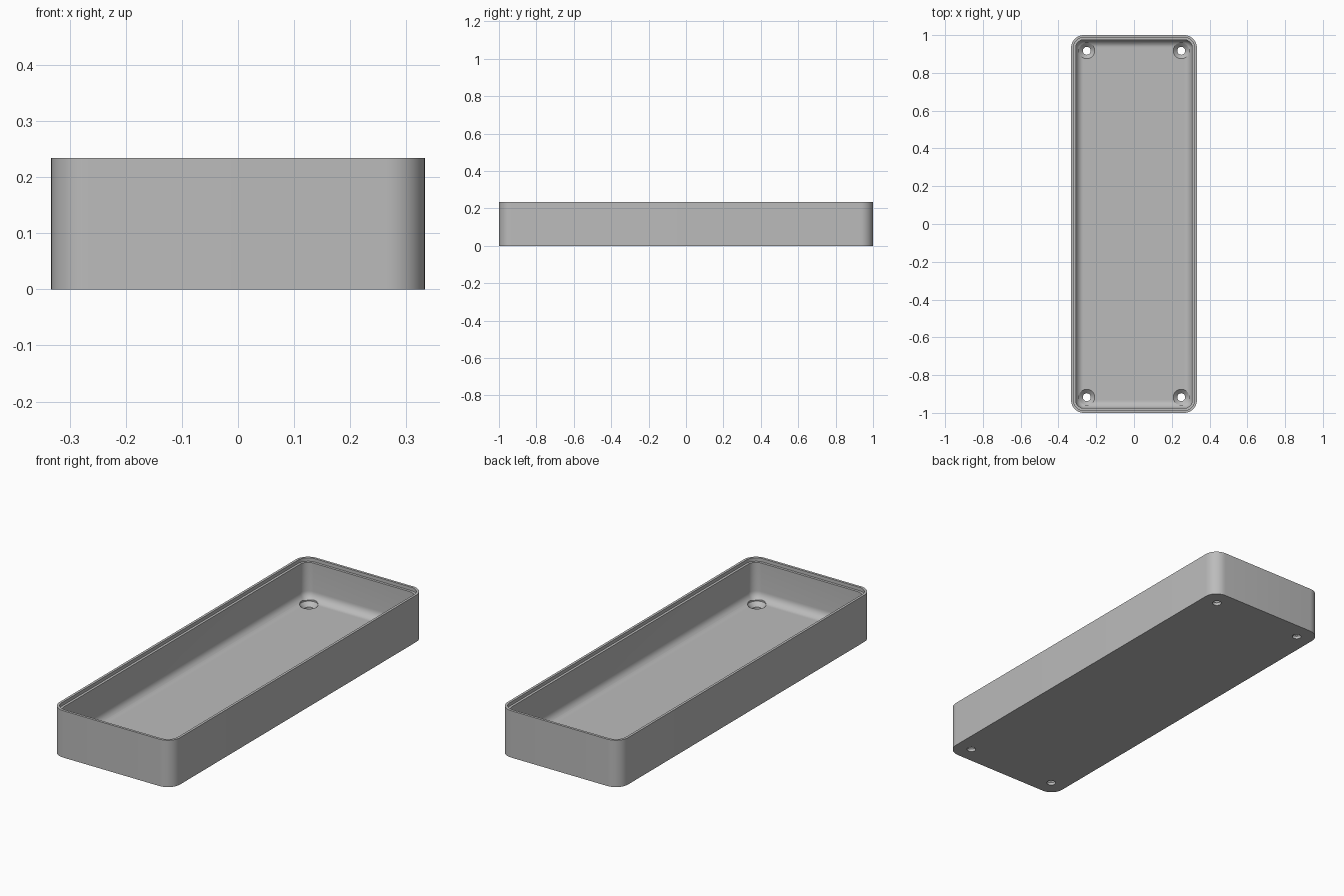
import bpy, bmesh, math

cube = bpy.data.objects.get("Cube")
if cube:
    bpy.data.objects.remove(cube, do_unlink=True)

HALF_X, HALF_Y, HEIGHT = 0.333, 1.0, 0.234
CORNER, WALL, FLOOR, FILLET = 0.067, 0.025, 0.034, 0.041
STEPS = 10

grey = bpy.data.materials.new("plain grey")
grey.use_nodes = True
colour = (0.5, 0.5, 0.5, 1)
grey.diffuse_color = colour
grey.node_tree.nodes["Principled BSDF"].inputs["Base Color"].default_value = colour


def rounded_ring(bm, inset, z):
    """Rounded rectangle, moved inwards by inset."""
    r = CORNER - inset
    verts = []
    for i, (sx, sy) in enumerate([(1, 1), (-1, 1), (-1, -1), (1, -1)]):
        for k in range(STEPS + 1):
            a = math.pi / 2 * (i + k / STEPS)
            verts.append(bm.verts.new((sx * (HALF_X - CORNER) + r * math.cos(a),
                                       sy * (HALF_Y - CORNER) + r * math.sin(a), z)))
    return verts


def circle_ring(bm, r, z, n=32):
    return [bm.verts.new((r * math.cos(math.tau * k / n),
                          r * math.sin(math.tau * k / n), z)) for k in range(n)]


def loft(name, ring, profile):
    """Join rings along a profile of (size, height) and cap both ends."""
    bm = bmesh.new()
    rings = [ring(bm, *p) for p in profile]
    for a, b in zip(rings, rings[1:]):
        for i in range(len(a)):
            j = (i + 1) % len(a)
            bm.faces.new((a[i], a[j], b[j], b[i]))
    bm.faces.new(rings[0][::-1])
    bm.faces.new(rings[-1])
    bmesh.ops.recalc_face_normals(bm, faces=bm.faces)
    mesh = bpy.data.meshes.new(name)
    bm.to_mesh(mesh)
    bm.free()
    mesh.materials.append(grey)
    obj = bpy.data.objects.new(name, mesh)
    bpy.context.collection.objects.link(obj)
    return obj


# Tray: outer wall, stepped rim, inner wall, rounded inner edge, floor
profile = [(0, 0), (0, HEIGHT), (WALL / 2, HEIGHT),
           (WALL / 2, HEIGHT - 0.017), (WALL, HEIGHT - 0.017)]
for k in range(9):
    a = math.pi / 2 * k / 8
    profile.append((WALL + FILLET * (1 - math.cos(a)),
                    FLOOR + FILLET * (1 - math.sin(a))))
tray = loft("tray", rounded_ring, profile)

# Countersunk screw holes in the four corners
bpy.context.view_layer.objects.active = tray
for sx in (-1, 1):
    for sy in (-1, 1):
        cutter = loft("hole_cutter", circle_ring,
                      [(0.021, -0.05), (0.021, 0.014), (0.042, FLOOR), (0.042, 0.1)])
        cutter.location = (sx * 0.25, sy * 0.917, 0)
        cutter.hide_render = True
        bpy.context.view_layer.update()
        mod = tray.modifiers.new("screw hole", 'BOOLEAN')
        mod.operation = 'DIFFERENCE'
        mod.solver = 'EXACT'
        mod.object = cutter
        bpy.ops.object.modifier_apply(modifier=mod.name)
        bpy.data.objects.remove(cutter, do_unlink=True)

# Smooth curves with sharp edges
bpy.ops.object.select_all(action='DESELECT')
tray.select_set(True)
bpy.ops.object.shade_smooth_by_angle(angle=math.radians(30))
